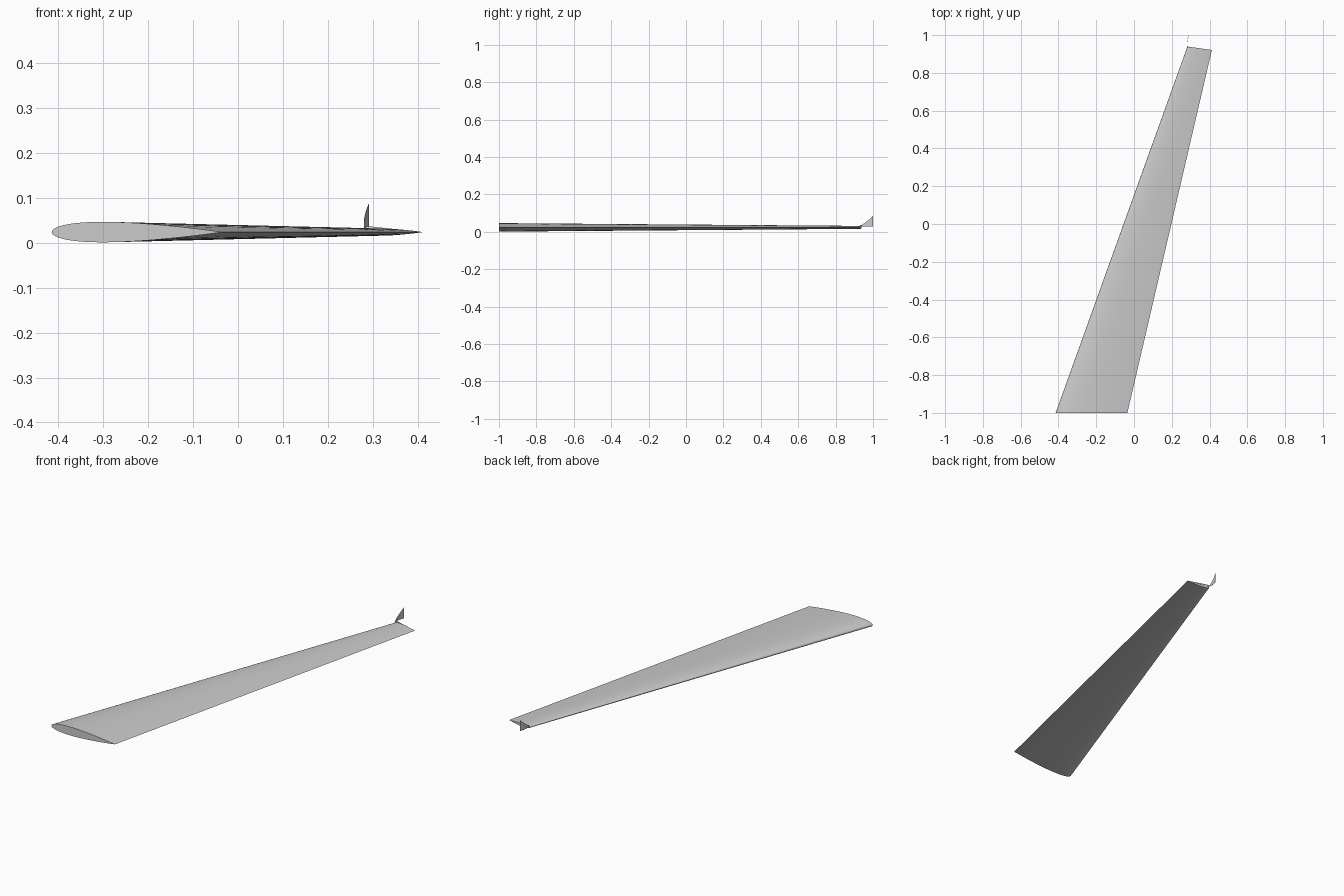
import bpy, bmesh, math
from mathutils import Vector

cube = bpy.data.objects.get("Cube")
if cube:
    bpy.data.objects.remove(cube, do_unlink=True)

# Single painted grey
grey = bpy.data.materials.new("light grey")
grey.use_nodes = True
colour = (0.6, 0.6, 0.6, 1)
grey.diffuse_color = colour
grey.node_tree.nodes["Principled BSDF"].inputs["Base Color"].default_value = colour

MID_Z = 0.024
STEPS = 24


def finish(name, bm, angle=40):
    bmesh.ops.recalc_face_normals(bm, faces=bm.faces)
    mesh = bpy.data.meshes.new(name)
    bm.to_mesh(mesh)
    bm.free()
    mesh.materials.append(grey)
    obj = bpy.data.objects.new(name, mesh)
    bpy.context.collection.objects.link(obj)
    bpy.ops.object.select_all(action="DESELECT")
    obj.select_set(True)
    bpy.context.view_layer.objects.active = obj
    bpy.ops.object.shade_smooth_by_angle(angle=math.radians(angle))
    return obj


def half_thickness(t):
    # Symmetric aerofoil, twelve percent thick
    return 0.6 * (0.2969 * math.sqrt(t) - 0.126 * t - 0.3516 * t**2
                  + 0.2843 * t**3 - 0.1036 * t**4)


def rib(bm, lead, trail):
    lead, trail = Vector(lead), Vector(trail)
    chord = (trail - lead).length
    ts = [0.5 - 0.5 * math.cos(math.pi * i / STEPS) for i in range(STEPS + 1)]
    loop = [(t, 1) for t in reversed(ts)] + [(t, -1) for t in ts[1:-1]]
    verts = []
    for t, side in loop:
        p = lead.lerp(trail, t)
        z = 0 if t in (ts[0], ts[-1]) else side * chord * half_thickness(t)
        verts.append(bm.verts.new((p.x, p.y, MID_Z + z)))
    return verts


# Tapered swept wing, closed at both ends
bm = bmesh.new()
root = rib(bm, (-0.415, -1), (-0.035, -1))
tip = rib(bm, (0.282, 0.938), (0.412, 0.92))
for i in range(len(root)):
    j = (i + 1) % len(root)
    bm.faces.new((root[i], root[j], tip[j], tip[i]))
bm.faces.new(root)
bm.faces.new(tip)
finish("wing", bm)

# Thin curved upright fin at the leading corner of the tip
bm = bmesh.new()
rows = []
for i in range(9):
    t = i / 8
    x = 0.283 - 0.014 * t + 0.022 * t * t
    y = 0.93 + 0.07 * t
    top = 0.031 + 0.038 * t + 0.017 * t * t
    rows.append([[bm.verts.new((x + dx, y, z)) for z in (0.028, top)]
                 for dx in (-0.0006, 0.0006)])
for a, b in zip(rows, rows[1:]):
    ring_a = [a[0][0], a[0][1], a[1][1], a[1][0]]
    ring_b = [b[0][0], b[0][1], b[1][1], b[1][0]]
    for k in range(4):
        m = (k + 1) % 4
        bm.faces.new((ring_a[k], ring_a[m], ring_b[m], ring_b[k]))
for end in (rows[0], rows[-1]):
    bm.faces.new((end[0][0], end[0][1], end[1][1], end[1][0]))
finish("winglet", bm)

# Slim fairing along the tip rib, rising to the fin
bm = bmesh.new()
sides = []
for dy in (-0.001, 0.001):
    sides.append([bm.verts.new((x, y + dy, z)) for x, y, z in
                  ((0.282, 0.938, 0.028), (0.284, 0.938, 0.036),
                   (0.3, 0.936, 0.036), (0.412, 0.92, MID_Z))])
for k in range(4):
    m = (k + 1) % 4
    bm.faces.new((sides[0][k], sides[0][m], sides[1][m], sides[1][k]))
for side in sides:
    bm.faces.new(side)
finish("tip_fairing", bm)
